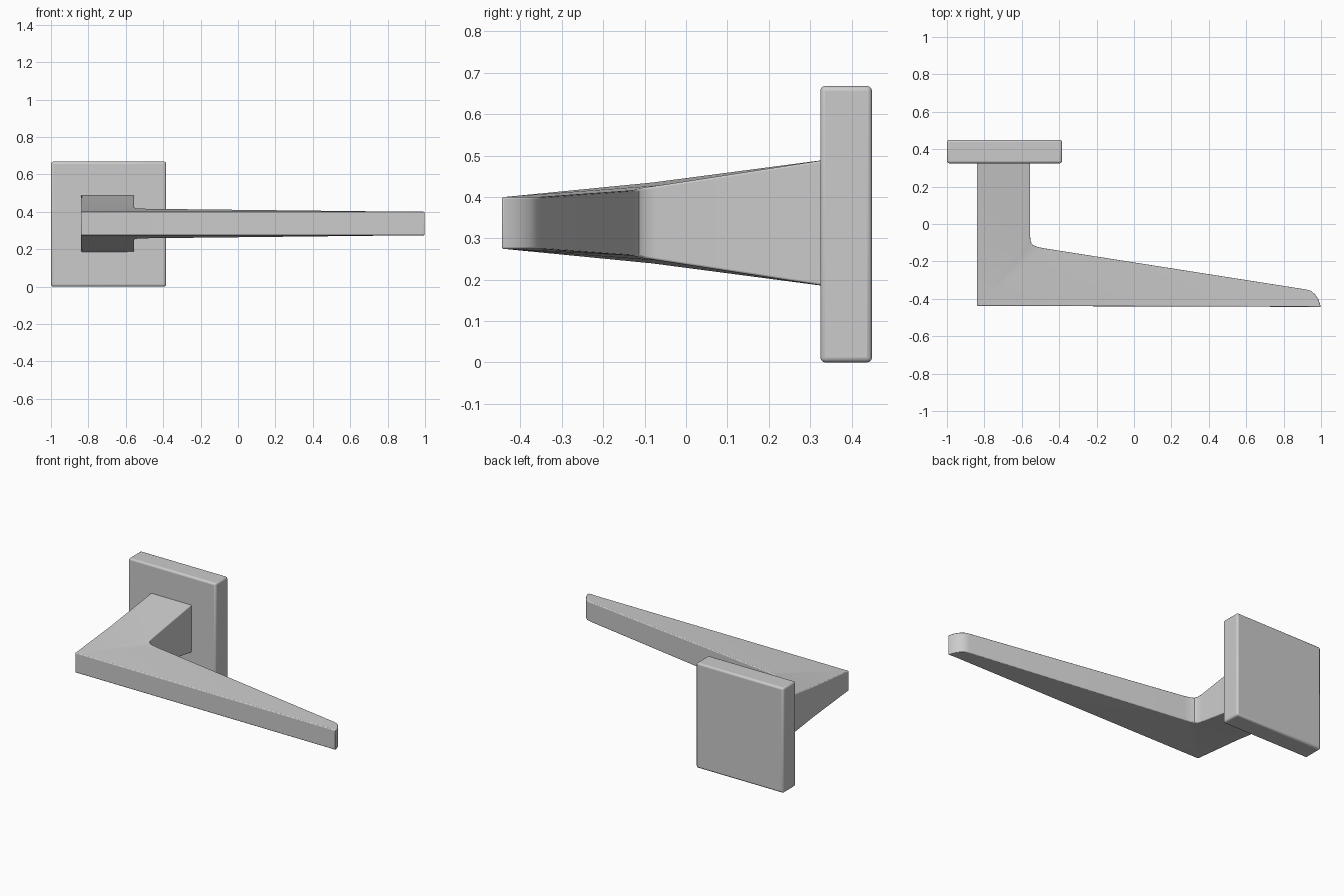
import bpy
import bmesh

if "Cube" in bpy.data.objects:
    bpy.data.objects.remove(bpy.data.objects["Cube"])

metal = bpy.data.materials.new("satin_grey")
metal.use_nodes = True
grey = (0.6, 0.6, 0.6, 1)
metal.diffuse_color = grey
metal.node_tree.nodes["Principled BSDF"].inputs["Base Color"].default_value = grey


def finish(bm, name, bevel):
    """Turn a bmesh into a smooth object with softened edges."""
    bmesh.ops.remove_doubles(bm, verts=bm.verts, dist=0.0001)
    bmesh.ops.recalc_face_normals(bm, faces=bm.faces)
    mesh = bpy.data.meshes.new(name)
    bm.to_mesh(mesh)
    bm.free()
    mesh.materials.append(metal)
    obj = bpy.data.objects.new(name, mesh)
    bpy.context.collection.objects.link(obj)
    mod = obj.modifiers.new("soft_edges", "BEVEL")
    mod.width = bevel
    mod.segments = 3
    mod.limit_method = "ANGLE"
    mod.angle_limit = 0.8
    bpy.ops.object.select_all(action="DESELECT")
    obj.select_set(True)
    bpy.context.view_layer.objects.active = obj
    bpy.ops.object.shade_smooth_by_angle(angle=0.6)
    return obj


# Square wall plate
bm = bmesh.new()
bmesh.ops.create_cube(bm, size=1)
bmesh.ops.scale(bm, vec=(0.615, 0.125, 0.668), verts=bm.verts)
bmesh.ops.translate(bm, vec=(-0.692, 0.387, 0.334), verts=bm.verts)
finish(bm, "wall_plate", 0.012)

# Lever: outer and inner plan points (x, y, half height), lofted along the bend
mid_z = 0.337
corner = (-0.84, -0.438, 0.063)
end = (0.93, -0.443, 0.063)
sections = [
    ((-0.84, 0.34, 0.153), (-0.555, 0.34, 0.153)),
    ((-0.84, -0.08, 0.098), (-0.555, -0.07, 0.09)),
    (corner, (-0.555, -0.07, 0.09)),
    (corner, (-0.552, -0.095, 0.086)),
    (corner, (-0.54, -0.113, 0.082)),
    (corner, (-0.515, -0.123, 0.08)),
    (corner, (-0.48, -0.13, 0.079)),
    (end, (0.92, -0.35, 0.063)),
    (end, (0.945, -0.357, 0.063)),
    (end, (0.968, -0.376, 0.063)),
    (end, (0.985, -0.402, 0.063)),
    ((0.998, -0.445, 0.063), (0.995, -0.428, 0.063)),
]
bm = bmesh.new()
rings = []
for outer, inner in sections:
    rings.append([bm.verts.new((p[0], p[1], mid_z + s * p[2]))
                  for p, s in ((outer, 1), (inner, 1), (inner, -1), (outer, -1))])
for a, b in zip(rings, rings[1:]):
    for i in range(4):
        j = (i + 1) % 4
        bm.faces.new((a[i], a[j], b[j], b[i]))
bm.faces.new(rings[0])
bm.faces.new(rings[-1])
finish(bm, "lever_handle", 0.005)
